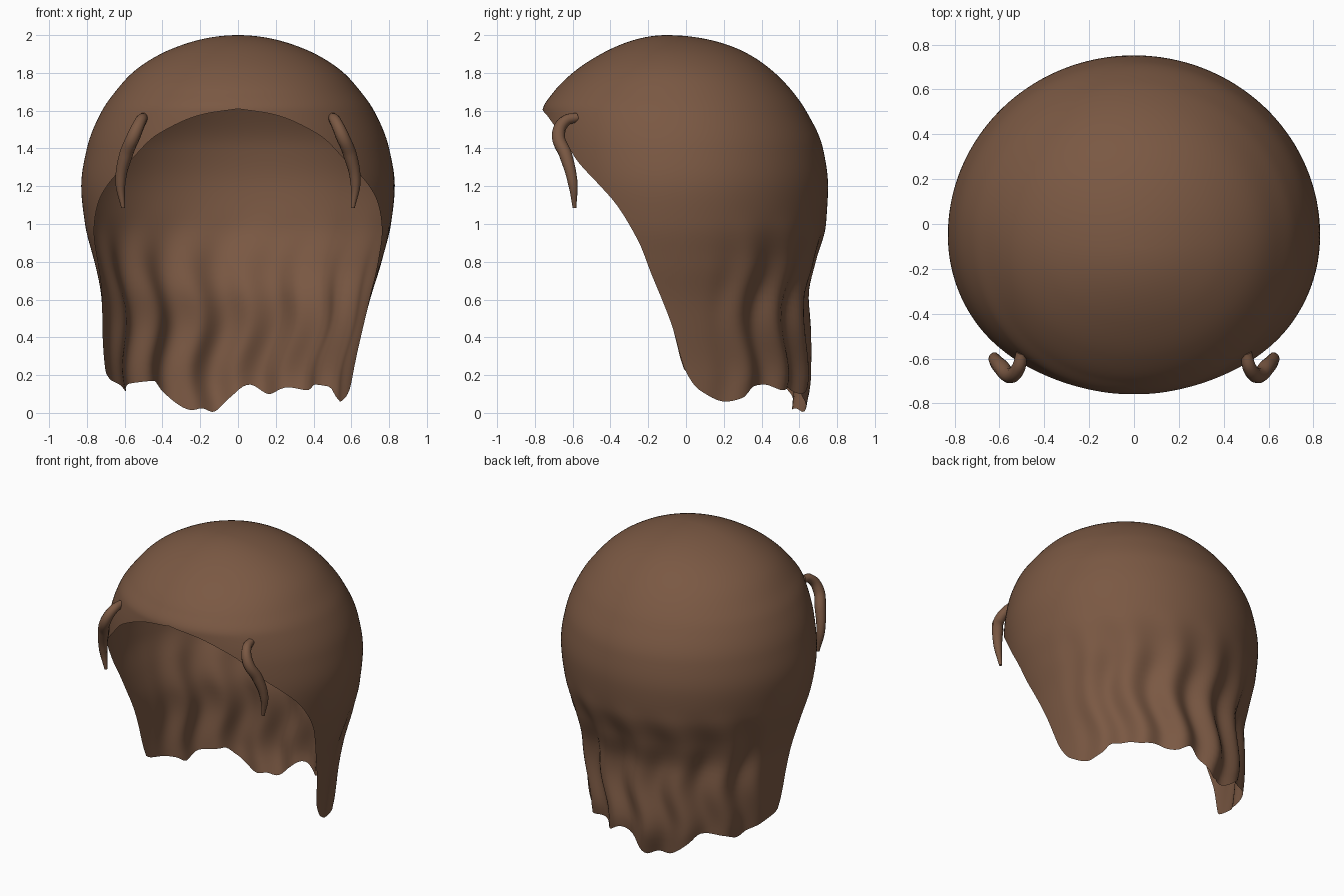
import bpy, bmesh, math
from mathutils import Vector

if "Cube" in bpy.data.objects:
    bpy.data.objects.remove(bpy.data.objects["Cube"])

brown = bpy.data.materials.new("brown hair")
brown.diffuse_color = (0.195, 0.098, 0.056, 1)
brown.use_nodes = True
brown.node_tree.nodes["Principled BSDF"].inputs["Base Color"].default_value = brown.diffuse_color


def smooth_lookup(keys, t):
    """Monotone cubic interpolation through (t, value) keys."""
    if t <= keys[0][0]:
        return keys[0][1]
    if t >= keys[-1][0]:
        return keys[-1][1]
    n = len(keys)
    d = [(keys[i + 1][1] - keys[i][1]) / (keys[i + 1][0] - keys[i][0]) for i in range(n - 1)]

    def slope(i):
        if i == 0 or i == n - 1:
            return d[min(i, n - 2)]
        a, b = d[i - 1], d[i]
        return 0 if a * b <= 0 else 2 * a * b / (a + b)

    i = max(k for k in range(n - 1) if keys[k][0] <= t)
    h = keys[i + 1][0] - keys[i][0]
    s = (t - keys[i][0]) / h
    return ((2 * s**3 - 3 * s**2 + 1) * keys[i][1] + (s**3 - 2 * s**2 + s) * h * slope(i)
            + (3 * s**2 - 2 * s**3) * keys[i + 1][1] + (s**3 - s**2) * h * slope(i + 1))


def ramp(lo, hi, t):
    t = min(1, max(0, (t - lo) / (hi - lo)))
    return t * t * (3 - 2 * t)


# Head profile: height, half width, back y, front y
profile = [(2.0, 0, -.1, -.1), (1.95, .29, .215, -.345), (1.9, .41, .33, -.45),
           (1.8, .56, .47, -.60), (1.7, .65, .565, -.70), (1.6, .72, .635, -.76), (1.4, .80, .725, -.77),
           (1.2, .83, .752, -.76), (1.0, .81, .74, -.75), (.8, .76, .68, -.72),
           (.6, .71, .63, -.70), (.4, .683, .64, -.70), (.2, .655, .645, -.70), (0, .63, .61, -.70)]
width, back, front = ([(math.sqrt(2 - p[0]), p[k]) for p in profile] for k in (1, 2, 3))

# Hem height by angle: 0 at the face, pi at the nape
face_edge = [(0, 1.61), (.26, 1.58), (.58, 1.47), (.77, 1.33), (.96, 1.21), (1.11, 1.10), (1.28, .90),
             (1.36, .75), (1.54, .45), (1.64, .22)]
nape = [(1.75, .12), (1.97, .06), (2.1, .08), (2.2, .14), (2.34, .15), (2.48, .12), (2.63, .135),
        (2.82, .10), (2.98, .15), (3.14, .08), (3.28, .005), (3.38, .025), (3.47, .015),
        (3.7, .11), (3.82, .17), (4.05, .155), (4.2, .115), (4.3, .15), (4.45, .18)]
hem = face_edge + nape + [(2 * math.pi - a, z) for a, z in reversed(face_edge)]


def hair_point(a, z):
    u = math.sqrt(max(0, 2 - z))
    w, yb, yf = (smooth_lookup(k, u) for k in (width, back, front))
    yc = -.1 + .05 * ramp(0, .8, u)
    low = 1 - ramp(.5, 1.1, z)
    # Wavy locks that deepen toward the nape
    gate = ramp(1.75, 2.25, a) * (1 - ramp(4.1, 4.6, a))
    bend = .7 * math.cos(11 * (z - .48))
    fold = math.sin(16 * a + bend - .1)
    r = 1 + low * gate * .036 * fold
    c = math.cos(a)
    # Slightly fuller temples than a plain ellipse
    r *= 1 + (.013 * math.sin(2 * a) ** 2 * ramp(.3, .7, u) if c > 0 else 0)
    x = w * math.sin(a) * r - .045 * (1 - ramp(.2, .8, z))
    y = yc - c * r * ((yc - yf) if c > 0 else (yb - yc))
    return Vector((x, y, z))


# Hair shell: an open cap swept around the head down to the uneven hem
COLS, ROWS = 220, 70
bm = bmesh.new()
crown = bm.verts.new((0, -.1, 2))
rings = []
for j in range(1, ROWS + 1):
    ring = []
    for i in range(COLS):
        a = 2 * math.pi * i / COLS
        end = smooth_lookup(hem, a)
        ring.append(bm.verts.new(hair_point(a, 2 - (2 - end) * (j / ROWS) ** 1.7)))
    rings.append(ring)
for i in range(COLS):
    k = (i + 1) % COLS
    bm.faces.new((crown, rings[0][i], rings[0][k]))
    for top, low in zip(rings, rings[1:]):
        bm.faces.new((top[i], low[i], low[k], top[k]))
mesh = bpy.data.meshes.new("hair_shell")
bm.to_mesh(mesh)
bm.free()
mesh.materials.append(brown)
mesh.shade_smooth()
shell = bpy.data.objects.new("hair_shell", mesh)
bpy.context.collection.objects.link(shell)


# Face strands: tapered curved locks at both temples
def strand(name, side):
    path = [(.50, -.575, 1.565, .75), (.515, -.64, 1.545, .9), (.55, -.675, 1.47, 1.05),
            (.595, -.635, 1.36, 1.05), (.622, -.6, 1.22, .8), (.608, -.59, 1.085, .3)]
    curve = bpy.data.curves.new(name, "CURVE")
    curve.dimensions = "3D"
    curve.bevel_depth = .034
    curve.bevel_resolution = 3
    curve.use_fill_caps = True
    spline = curve.splines.new("BEZIER")
    spline.resolution_u = 8
    spline.bezier_points.add(len(path) - 1)
    for p, (x, y, z, r) in zip(spline.bezier_points, path):
        p.co = (side * x, y, z)
        p.radius = r
        p.handle_left_type = p.handle_right_type = "AUTO"
    spline.use_smooth = True
    curve.materials.append(brown)
    bpy.context.collection.objects.link(bpy.data.objects.new(name, curve))


strand("right_strand", 1)
strand("left_strand", -1)
